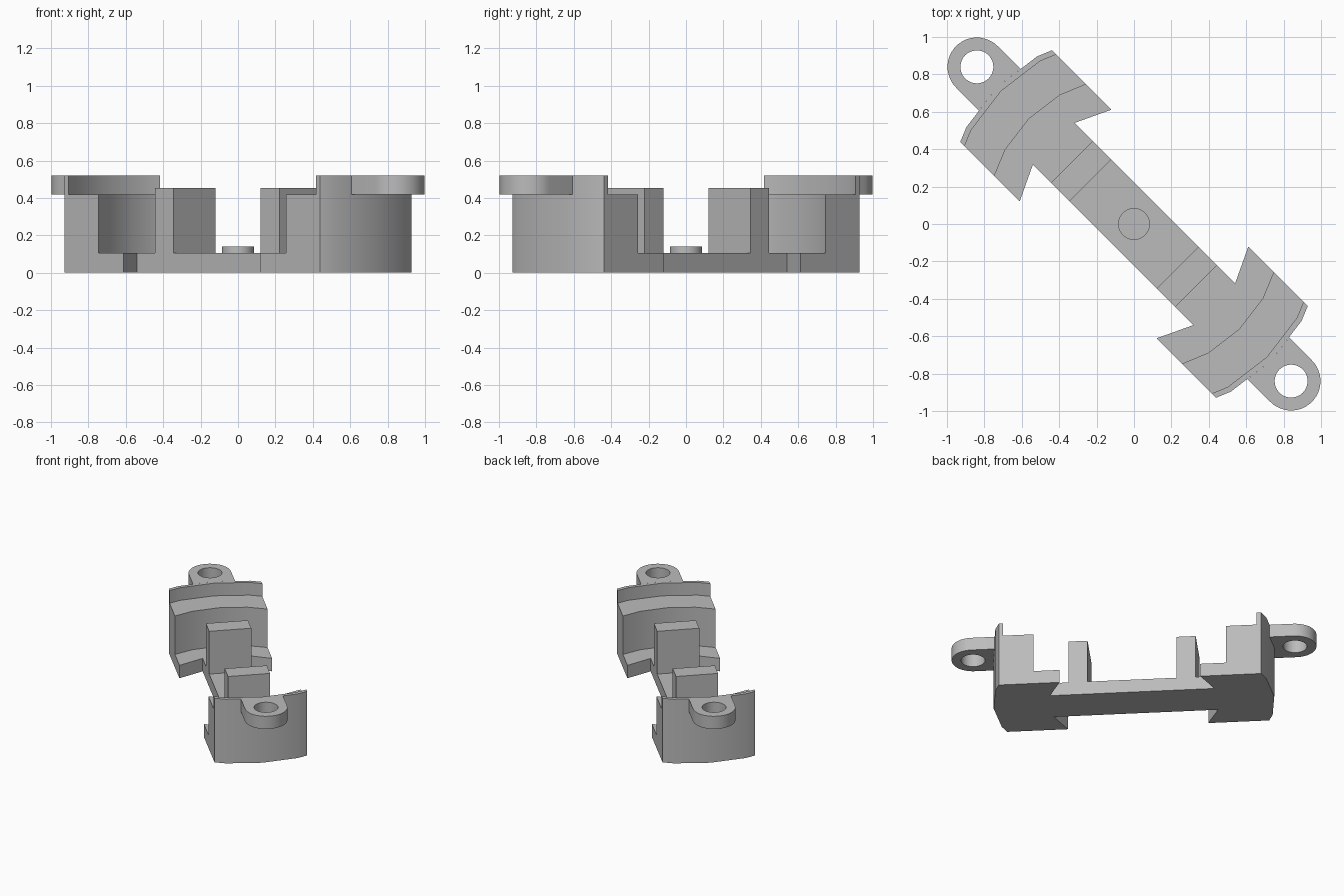
import bpy
import bmesh
from math import cos, sin, pi, radians

if "Cube" in bpy.data.objects:
    bpy.data.objects.remove(bpy.data.objects["Cube"], do_unlink=True)

grey = bpy.data.materials.new("plain grey")
grey.use_nodes = True
grey.diffuse_color = (0.5, 0.5, 0.5, 1)
grey.node_tree.nodes["Principled BSDF"].inputs["Base Color"].default_value = (0.5, 0.5, 0.5, 1)

BAR = 0.157       # half width of the bar and mounting ears
HALF = 0.346      # half width of the end blocks
FLOOR, STEP, PAD, TOP = 0.105, 0.417, 0.452, 0.52
R_IN, R_STEP, R_OUT = 0.795, 1.005, 1.035
EAR_U = 1.188


def arc(r):
    """Coarse arc across the end block, running from -HALF to +HALF."""
    a, b = radians(15), radians(30)
    t = (HALF / r - sin(a)) / (sin(b) - sin(a))
    end = r * (cos(a) + t * (cos(b) - cos(a)))
    mid = [(r * cos(k * a), r * sin(k * a)) for k in (-1, 0, 1)]
    return [(end, -HALF)] + mid + [(end, HALF)]


def circle(u, r, n=48):
    return [(u + r * cos(2 * pi * i / n), r * sin(2 * pi * i / n)) for i in range(n)]


def turn(points):
    return [(-u, -v) for u, v in points]


def prism(name, loops, z0, z1, flip=False):
    """Extrude an outline, with optional holes, along z."""
    bm = bmesh.new()
    for loop in loops:
        vs = [bm.verts.new((u, v, z0)) for u, v in (turn(loop) if flip else loop)]
        if len(loops) == 1:
            bm.faces.new(vs)
        else:
            for i, vert in enumerate(vs):
                bm.edges.new((vert, vs[i - 1]))
    if len(loops) > 1:
        bmesh.ops.triangle_fill(bm, edges=bm.edges[:], use_beauty=True)
    ext = bmesh.ops.extrude_face_region(bm, geom=bm.faces[:], use_keep_orig=True)
    for g in ext["geom"]:
        if isinstance(g, bmesh.types.BMVert):
            g.co.z = z1
    bmesh.ops.recalc_face_normals(bm, faces=bm.faces[:])
    mesh = bpy.data.meshes.new(name)
    bm.to_mesh(mesh)
    bm.free()
    mesh.materials.append(grey)
    ob = bpy.data.objects.new(name, mesh)
    bpy.context.collection.objects.link(ob)
    ob.rotation_euler.z = radians(-45)
    bpy.ops.object.select_all(action="DESELECT")
    ob.select_set(True)
    bpy.context.view_layer.objects.active = ob
    bpy.ops.object.shade_smooth_by_angle(angle=radians(30))


# Base plate with swept-back notches beside the bar
half = [(0.607, -BAR), (0.518, -HALF)] + arc(R_OUT) + [(0.518, HALF), (0.607, BAR)]
prism("base_plate", [half + turn(half)], 0, FLOOR)

# Round locating boss
prism("centre_boss", [circle(0, 0.085)], FLOOR, 0.14)

for side, flip in (("right", False), ("left", True)):
    # Curved end block and the thin rim on its outer edge
    prism(side + "_end_block", [arc(R_IN) + arc(R_OUT)[::-1]], FLOOR, STEP, flip)
    prism(side + "_rim", [arc(R_STEP) + arc(R_OUT)[::-1]], STEP, TOP, flip)

    # Upright stop on the bar
    stop = [(0.329, -BAR), (0.469, -BAR), (0.469, BAR), (0.329, BAR)]
    prism(side + "_stop", [stop], FLOOR, PAD, flip)

    # Mounting ear with a screw hole
    root = 1.0145
    nose = [(EAR_U + BAR * cos(a), BAR * sin(a))
            for a in (pi * (i / 24 - 0.5) for i in range(25))]
    ear = [(root, -BAR)] + nose + [(root, BAR), (R_OUT, 0)]
    prism(side + "_mounting_ear", [ear, circle(EAR_U, 0.088)], STEP, TOP, flip)
